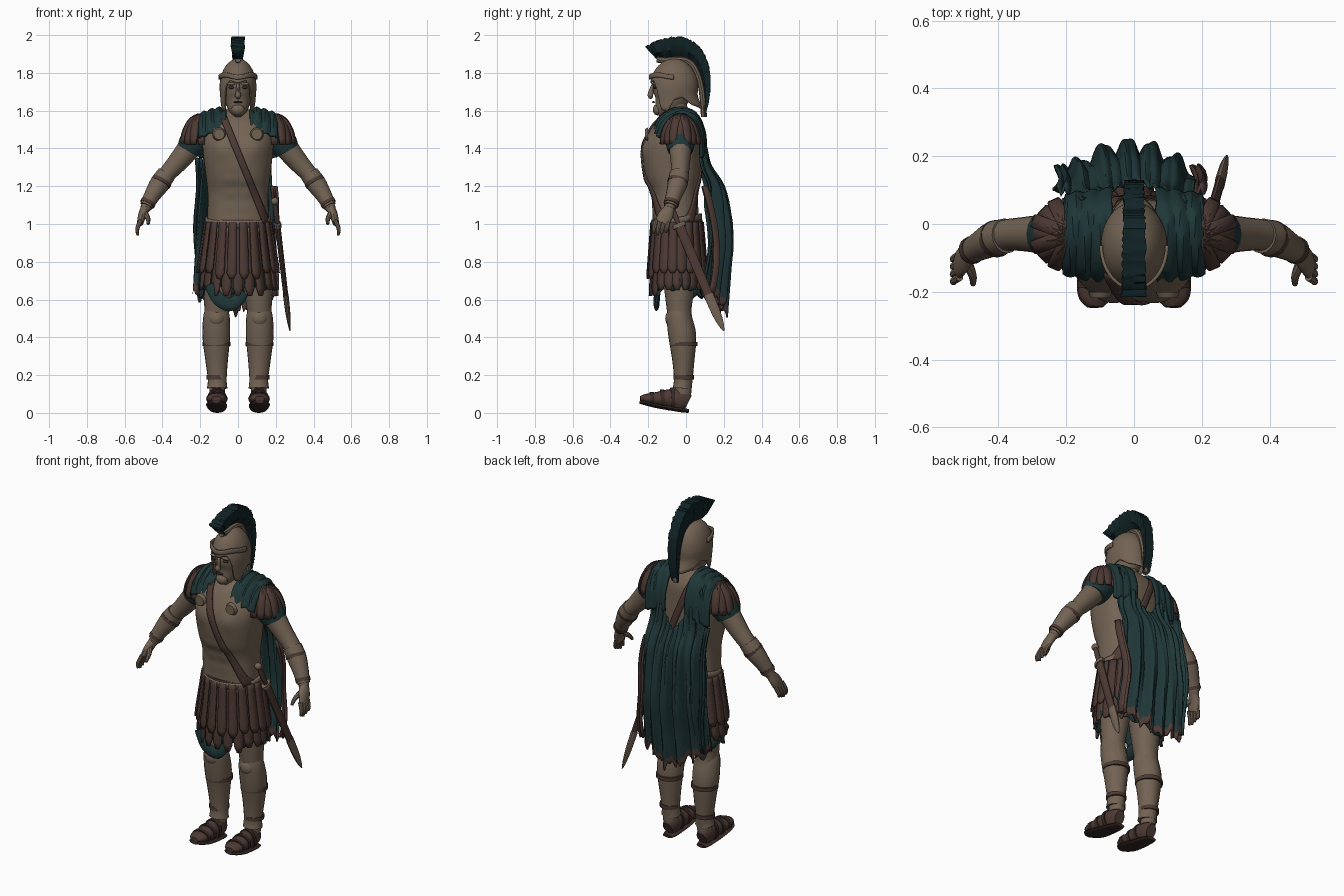
import bpy, bmesh, random
from math import sin, cos, pi, exp, radians
from mathutils import Vector

random.seed(4)
if "Cube" in bpy.data.objects:
    bpy.data.objects.remove(bpy.data.objects["Cube"])
parts = []

def material(name, rgb):
    m = bpy.data.materials.new(name)
    m.use_nodes = True
    m.diffuse_color = (*rgb, 1)
    m.node_tree.nodes["Principled BSDF"].inputs["Base Color"].default_value = (*rgb, 1)
    return m

TAN = material("bronze tan", (.17, .125, .088))
BROWN = material("leather brown", (.075, .042, .034))
DARK = material("dark leather", (.038, .023, .019))
TEAL = material("teal cloth", (.014, .038, .039))
CREST = material("dark teal hair", (.006, .018, .02))

def finish(name, bm, *mats, thick=0):
    bmesh.ops.recalc_face_normals(bm, faces=bm.faces)
    me = bpy.data.meshes.new(name)
    bm.to_mesh(me)
    bm.free()
    ob = bpy.data.objects.new(name, me)
    bpy.context.collection.objects.link(ob)
    for m in mats:
        me.materials.append(m)
    if thick:
        mod = ob.modifiers.new("thickness", 'SOLIDIFY')
        mod.thickness, mod.offset = thick, 0
    parts.append(ob)

def grid(name, nu, nv, f, *mats, thick=0, closed=False, rule=None):
    """Surface f(u, v); closed joins the u ends; rule(u, v) picks a material."""
    bm = bmesh.new()
    cols = nu if closed else nu + 1
    vs = [[bm.verts.new(f(i / nu, j / nv)) for i in range(cols)] for j in range(nv + 1)]
    for j in range(nv):
        for i in range(nu):
            k = (i + 1) % cols
            face = bm.faces.new((vs[j][i], vs[j][k], vs[j + 1][k], vs[j + 1][i]))
            if rule:
                face.material_index = rule(i / nu, j / nv)
    finish(name, bm, *mats, thick=thick)

def curve(pts, steps=4):
    """Catmull-Rom samples through tuples of any length."""
    p = [Vector(q) for q in [pts[0], *pts, pts[-1]]]
    out = []
    for i in range(1, len(p) - 2):
        a, b, c, d = p[i - 1:i + 3]
        for t in (k / steps for k in range(steps)):
            out.append((2 * b + (c - a) * t + (2 * a - 5 * b + 4 * c - d) * t * t + (3 * b - a - 3 * c + d) * t ** 3) / 2)
    return out + [p[-1]]

def interp(rows, z):
    """Values of a table sorted by falling first column."""
    for a, b in zip(rows, rows[1:]):
        if z >= b[0]:
            t = min(1, max(0, (a[0] - z) / (a[0] - b[0])))
            return [p + (q - p) * t for p, q in zip(a[1:], b[1:])]
    return list(rows[-1][1:])

def limb(name, path, mat, side=1, ref=(0, 1, 0), n=16, steps=4):
    """Capped tube along points (x, y, z, radius, depth)."""
    s = curve(path, steps)
    bm = bmesh.new()
    rings = []
    for i, q in enumerate(s):
        t = (Vector(s[min(i + 1, len(s) - 1)][:3]) - Vector(s[max(i - 1, 0)][:3])).normalized()
        a = Vector(ref).cross(t).normalized()
        b = t.cross(a)
        ring = [Vector(q[:3]) + a * cos(w) * q[3] + b * sin(w) * q[4] for w in (2 * pi * k / n for k in range(n))]
        rings.append([bm.verts.new((p.x * side, p.y, p.z)) for p in ring])
    for r0, r1 in zip(rings, rings[1:]):
        for k in range(n):
            bm.faces.new((r0[k], r0[(k + 1) % n], r1[(k + 1) % n], r1[k]))
    bm.faces.new(rings[0])
    bm.faces.new(rings[-1])
    finish(name, bm, mat)

def blob(name, loc, size, mat):
    bm = bmesh.new()
    bmesh.ops.create_uvsphere(bm, u_segments=16, v_segments=10, radius=1)
    for v in bm.verts:
        v.co = Vector(loc) + v.co * Vector(size)
    finish(name, bm, mat)

# Muscled cuirass: z, centre y, half width, half depth
TORSO = curve([(1.61, -.03, .05, .05), (1.58, -.035, .12, .08), (1.53, -.05, .17, .12), (1.44, -.07, .188, .145),
               (1.35, -.075, .182, .152), (1.25, -.07, .17, .145), (1.15, -.06, .16, .122), (.96, -.05, .165, .125)])

def torso_y(x, z, sign):
    cy, rx, ry = interp(TORSO, z)
    y = cy + sign * ry * max(0, 1 - abs(x / rx) ** 2.4) ** (1 / 2.4)
    if sign < 0:
        y -= .016 * exp(-((abs(x) - .085) / .055) ** 2 - ((z - 1.4) / .06) ** 2)
        y -= .007 * abs(sin(z * 42)) * exp(-((abs(x) - .04) / .03) ** 2 - ((z - 1.18) / .09) ** 2)
    return y

def torso(u, v):
    z, c = 1.61 - .65 * v, cos(2 * pi * u)
    x = interp(TORSO, z)[1] * (1 if c > 0 else -1) * abs(c) ** (2 / 2.4)
    return x, torso_y(x, z, 1 if u < .5 else -1), z

grid("cuirass", 64, 48, torso, TAN, closed=True)
grid("waist_rim", 48, 2, lambda u, v: (.168 * cos(2 * pi * u), -.05 + .13 * sin(2 * pi * u),
     1.035 - .035 * v + .02 * sin(2 * pi * u)), TAN, closed=True, thick=.012)

# Shoulder-to-hip strap, front and back
for sign, label in ((-1, "front"), (1, "back")):
    def strap(u, v):
        x, z = -.075 + .225 * v + .03 * (u - .5), 1.56 - .55 * v + .02 * (u - .5)
        return x, torso_y(x, z, sign) + sign * .006, z
    grid(label + "_strap", 3, 30, strap, BROWN, thick=.009)

# Neck, head and face
limb("neck", [(0, -.03, 1.54, .07, .065), (0, -.045, 1.6, .055, .055), (0, -.06, 1.68, .055, .06)], TAN)
limb("head", [(0, -.14, 1.572, .018, .018), (0, -.125, 1.6, .045, .045), (0, -.09, 1.65, .066, .088),
              (0, -.07, 1.72, .078, .108), (0, -.065, 1.79, .075, .105)], TAN, n=24)
limb("nose", [(0, -.172, 1.745, .008, .008), (0, -.185, 1.7, .011, .014), (0, -.188, 1.678, .017, .015),
              (0, -.178, 1.668, .008, .008)], TAN, n=10)
blob("mouth", (0, -.172, 1.645), (.024, .008, .005), DARK)
blob("beard", (0, -.15, 1.605), (.035, .026, .03), TAN)
for s in (-1, 1):
    blob("eye", (s * .034, -.166, 1.722), (.017, .008, .007), DARK)
    blob("brow", (s * .036, -.168, 1.742), (.025, .012, .008), TAN)

# Helmet with face opening, cheek guards and neck guard
HELM_EDGE = [(1, 1.605), (.74, 1.63), (.62, 1.67), (.5, 1.655), (.4, 1.595), (.29, 1.605), (.24, 1.72), (.16, 1.76), (0, 1.745)]

def helmet(u, v):
    a = 2 * pi * (u - .5)
    z = 1.872 - (1.872 - interp(HELM_EDGE, abs(a) / pi)[0]) * (1 - cos(v * pi / 2))
    r = max(0, 1 - ((z - 1.72) / .152) ** 2) ** .5 if z > 1.72 else 1 - (1.72 - z) * .9
    back = max(0, -cos(a)) * max(0, 1.68 - z)
    return .094 * r * sin(a), -.063 - .124 * r * cos(a) + back * .5, z

grid("helmet", 72, 20, helmet, TAN, closed=True, thick=.008)
grid("brow_band", 32, 3, lambda u, v: (.097 * sin(pi * (u - .5)), -.063 - .128 * cos(pi * (u - .5)),
     1.765 + .025 * v + .012 * sin(pi * 2 * u) ** 2), TAN, thick=.01)

# Crest: outer and inner edges (y, z) with a ragged hair rim
outer = curve([(-.215, 1.94), (-.14, 1.975), (-.03, 1.992), (.06, 1.95), (.115, 1.86), (.13, 1.75), (.122, 1.65), (.1, 1.57)], 12)
inner = curve([(-.155, 1.875), (-.11, 1.87), (-.03, 1.875), (.025, 1.855), (.06, 1.8), (.08, 1.73), (.09, 1.65), (.095, 1.57)], 12)

def crest(u, v):
    i, k = round(v * (len(outer) - 1)), round(u * 8)
    t = (0, .4, .75, 1, 1, 1, .75, .4)[k]
    p = inner[i].lerp(outer[i], t * random.uniform(.93, 1.02))
    w = (.024 + .014 * t) * (1 - .35 * v) * random.uniform(.85, 1.08)
    return (-1, -1, -1, -1, 0, 1, 1, 1)[k] * w, p.x, min(p.y, 2)

grid("crest", 8, len(outer) - 1, crest, CREST, closed=True)
grid("crest_end", 2, 2, lambda u, v: ((u - .5) * (.05 + .025 * v), -.155 - .058 * v, 1.876 + .062 * v), CREST, thick=.006)
limb("crest_holder", [(0, p.x, p.y - .004, .016, .016) for p in inner[::12]], TAN, ref=(1, 0, 0), n=8)

# Limbs and shoulder pieces on both sides
DRAPE = curve([(-.175, 1.49), (-.135, 1.565), (-.04, 1.61), (.05, 1.585), (.095, 1.49), (.1, 1.38)], 5)
for s, side in ((1, "left_"), (-1, "right_")):
    def drape(u, v):
        p = DRAPE[round(v * (len(DRAPE) - 1))]
        return s * (.065 + .14 * u), p.x * (1 - .18 * u) + .004 * sin(u * 19), p.y - .035 * u * u + .006 * sin(u * 22 + v * 5)
    grid(side + "shoulder_cloth", 16, len(DRAPE) - 1, drape, TEAL, thick=.016)
    for i in range(9):
        a = radians(-88 + 22 * i)
        def flap(u, v):
            t, w = .15 + 1.35 * v, (u - .5) * .042 * (1 - 1.25 * max(0, v - .8))
            r = sin(t) * (1.02 if i % 2 else .97)
            return (s * (.19 + .112 * r * cos(a) - w * sin(a)), -.03 + .105 * r * sin(a) + w * cos(a), 1.41 + .17 * cos(t))
        grid(side + "shoulder_flap", 2, 8, flap, BROWN, thick=.012)
    limb(side + "sleeve", [(.18, -.03, 1.5, .085, .085), (.235, -.03, 1.43, .078, .078), (.262, -.03, 1.385, .066, .066)], TEAL, s)
    limb(side + "arm", [(.2, -.03, 1.48, .07, .07), (.26, -.03, 1.4, .062, .06), (.33, -.03, 1.315, .052, .05),
         (.375, -.033, 1.265, .046, .047), (.42, -.047, 1.205, .047, .046), (.492, -.087, 1.08, .027, .027)], TAN, s)
    limb(side + "bracer", [(.378, -.035, 1.265, .05, .052), (.415, -.045, 1.212, .053, .052),
         (.455, -.065, 1.15, .043, .043), (.485, -.083, 1.095, .035, .036)], TAN, s)
    for x, y, z, r in ((.402, -.041, 1.23, .055), (.472, -.074, 1.12, .041)):
        limb(side + "bracer_strap", [(x, y, z, r, r), (x + .009, y - .005, z - .016, r, r)], BROWN, s)
    limb(side + "palm", [(.49, -.085, 1.085, .025, .027), (.507, -.108, 1.045, .022, .04), (.518, -.128, 1.005, .017, .036)], TAN, s)
    for k in range(4):
        y = -.157 + .022 * k
        limb(side + "finger", [(.515, y, 1.02, .012, .012), (.533, y - .012, .975, .011, .011),
             (.53, y - .016, .94 + .008 * abs(k - 1), .007, .007)], TAN, s, n=8)
    limb(side + "thumb", [(.495, -.11, 1.06, .016, .016), (.477, -.15, 1.03, .013, .013), (.475, -.178, 1, .008, .008)], TAN, s, n=8)
    limb(side + "chest_boss", [(.1, -.2, 1.475, .036, .036), (.1, -.218, 1.475, .028, .028)], TAN, s, ref=(0, 0, 1), n=24)
    # Leg, greave and sandal
    limb(side + "leg", [(.095, -.035, .9, .085, .1), (.105, -.035, .7, .08, .085), (.113, -.035, .53, .064, .064),
         (.114, -.012, .41, .062, .066), (.112, -.008, .27, .05, .052), (.11, -.015, .1, .04, .042)], TAN, s)
    limb(side + "greave", [(.113, -.043, .545, .062, .056), (.114, -.037, .5, .071, .066), (.115, -.02, .4, .073, .072),
         (.113, -.015, .28, .06, .058), (.11, -.017, .18, .05, .047), (.11, -.02, .13, .054, .05)], TAN, s, n=20)
    for z, r in ((.375, .074), (.2, .054)):
        limb(side + "greave_strap", [(.114, -.012, z, r, r), (.114, -.012, z - .022, r, r)], BROWN, s, n=20)
    blob(side + "knee", (s * .114, -.075, .5), (.045, .035, .045), TAN)
    limb(side + "foot", [(.11, .012, .055, .03, .04), (.11, -.02, .068, .042, .06), (.11, -.08, .075, .046, .052),
         (.112, -.16, .074, .053, .036), (.114, -.215, .076, .047, .024), (.115, -.242, .075, .025, .013)], BROWN, s, ref=(0, 0, 1))
    limb(side + "sole", [(.11, .015, .01, .03, .01), (.11, -.03, .016, .043, .012), (.112, -.15, .036, .055, .012),
         (.115, -.215, .052, .05, .012), (.115, -.245, .06, .024, .01)], DARK, s, ref=(0, 0, 1))
    for y, r, h in ((-.06, .051, .06), (-.115, .054, .05), (-.17, .057, .037)):
        limb(side + "sandal_strap", [(.111, y, .075, r, h), (.112, y - .02, .074, r, h)], DARK, s, ref=(0, 0, 1))

# Tunic with uneven hem
def tunic(u, v):
    a = 2 * pi * u
    hem = .66 - .05 * max(0, -cos(a + .6)) + .015 * sin(a * 9)
    r = 1 + .035 * v * sin(a * 14)
    return (.16 + .04 * v) * r * cos(a), -.045 + (.115 + .02 * v) * r * sin(a), 1 + (hem - 1) * v

grid("tunic", 84, 12, tunic, TEAL, thick=.008, closed=True)
limb("front_fold", [(-.15, -.15, .68, .03, .012), (-.1, -.158, .6, .035, .014), (-.03, -.155, .575, .035, .014),
                    (.03, -.145, .64, .03, .01)], TEAL, n=10)

# Two layers of hanging leather strips with rounded tips
for layer, drop, gap in ((0, .36, 0), (1, .27, .012)):
    for i in range(20):
        a = 2 * pi * (i + layer / 2) / 20
        def strip(u, v):
            w = (u - .5) * (.04 + .014 * v) * (1 - .6 * max(0, (v - .88) / .12) ** 2)
            return ((.164 + gap + .042 * v) * cos(a) - w * sin(a), -.047 + (.124 + gap + .022 * v) * sin(a) + w * cos(a),
                    1.01 - (drop + (.03 if sin(a) < -.8 else 0)) * v)
        grid("skirt_strip", 2, 10, strip, BROWN, thick=.009)
limb("belt", [(0, -.048, 1.025, .171, .135), (0, -.048, .99, .178, .14)], BROWN, n=40, steps=1)

# Cape: open at the upper back, folded, fringed below
CAPE = curve([(1.6, .06), (1.42, .1), (1.31, .125), (1.2, .19), (1.05, .22), (.9, .232), (.75, .215), (.48, .19)])

def cape(u, v):
    a = 2 * u - 1
    top = 1.3 + .26 * abs(a) ** 1.3
    z = top + (.53 + .1 * abs(a) + .018 * sin(u * 57) + .012 * sin(u * 131) - top) * v
    y = interp(CAPE, z)[0] - .1 * a * a * min(1, v * 2)
    fold = .02 * min(1, v * 2.5) * sin(a * 17 + 2.5 * z) + .006 * sin(a * 37)
    return a * (.155 + .065 * v ** .7) - .02 * v, y + fold, z

grid("cape", 110, 40, cape, TEAL, BROWN, thick=.01, rule=lambda u, v: int(v > .93))
for x, y, z, low, mat in ((-.21, .1, 1.35, .63, TEAL), (.19, .1, 1.2, .62, BROWN)):
    grid("cape_edge_fold", 6, 12, lambda u, v: (x + .03 * (u - .5) + .008 * sin(v * 9),
         y + .06 * sin(v * 2.6) + .015 * cos(u * 9), z + (low - z) * v), mat, thick=.01)

# Sheathed sword at the left hip
A, B = Vector((.195, -.09, 1.12)), Vector((.275, .2, .435))
for name, mat, rows in (
        ("sword_grip", BROWN, ((.02, .012, .012), (.1, .015, .015), (.17, .012, .012))),
        ("sword_guard", TAN, ((.17, .02, .036), (.2, .02, .036))),
        ("scabbard", BROWN, ((.2, .015, .027), (.45, .014, .026), (.74, .013, .024))),
        ("scabbard_tip", TAN, ((.72, .015, .027), (.86, .013, .025), (.95, .008, .016), (1, .003, .004)))):
    limb(name, [(*A.lerp(B, t), r, d) for t, r, d in rows], mat, n=10, steps=2)
blob("pommel", A, (.02, .02, .02), TAN)

# Smooth shading with sharp edges kept
bpy.ops.object.select_all(action='DESELECT')
for ob in parts:
    ob.select_set(True)
bpy.context.view_layer.objects.active = parts[0]
bpy.ops.object.shade_smooth_by_angle(angle=radians(40))
